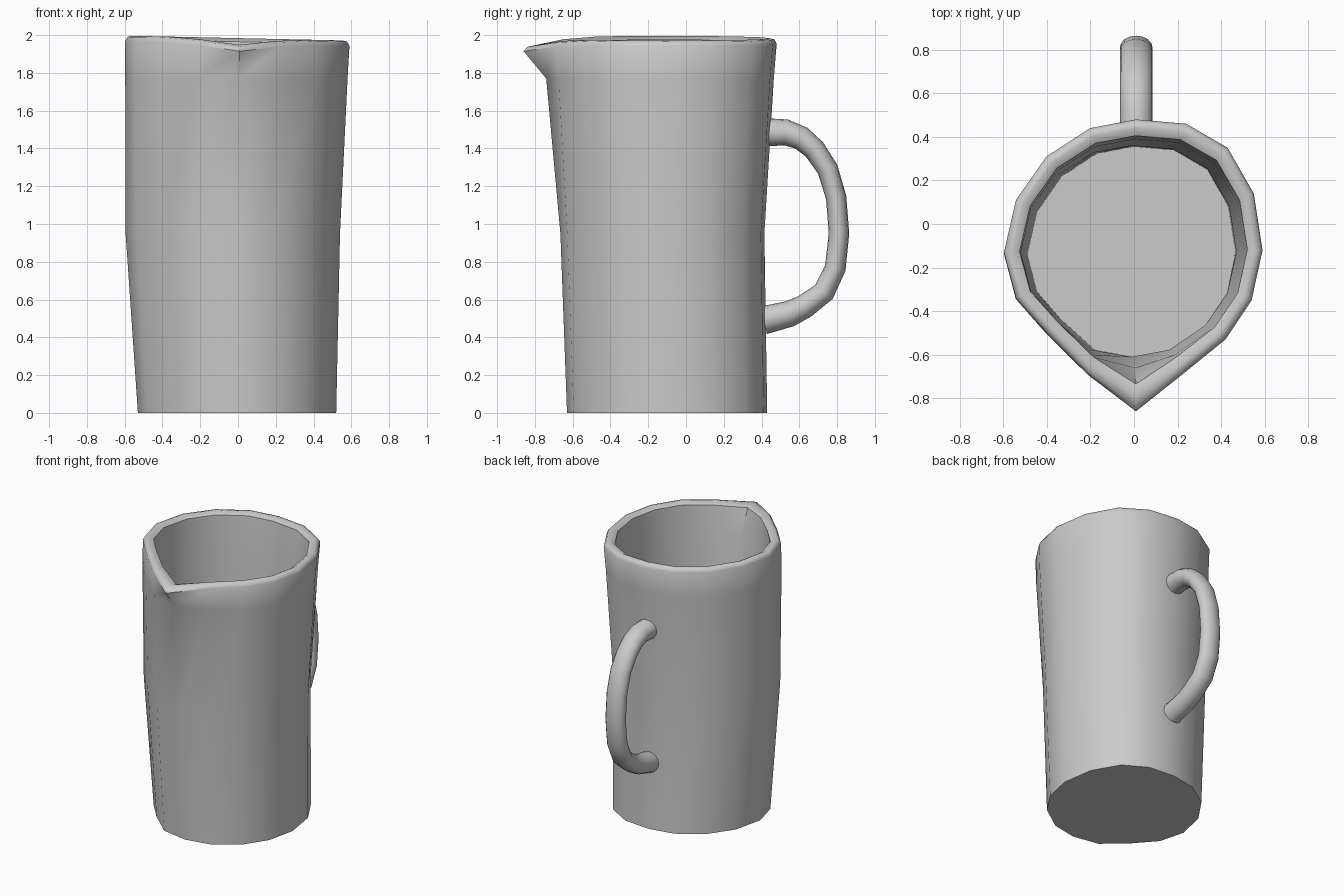
import bpy, bmesh
from math import sin, cos, pi
from mathutils import Vector

cube = bpy.data.objects.get("Cube")
if cube:
    bpy.data.objects.remove(cube)

glaze = bpy.data.materials.new("grey ceramic")
glaze.use_nodes = True
GREY = (0.6, 0.6, 0.6, 1)
glaze.diffuse_color = GREY
glaze.node_tree.nodes["Principled BSDF"].inputs["Base Color"].default_value = GREY


def skin(name, rings, angle, caps):
    """Join successive rings of points with quads and optionally cap both ends."""
    bm = bmesh.new()
    loops = [[bm.verts.new(p) for p in ring] for ring in rings]
    n = len(loops[0])
    for a, b in zip(loops, loops[1:]):
        for i in range(n):
            j = (i + 1) % n
            bm.faces.new((a[i], a[j], b[j], b[i]))
    if caps:
        bm.faces.new(loops[0])
        bm.faces.new(loops[-1])
    bmesh.ops.recalc_face_normals(bm, faces=bm.faces)
    mesh = bpy.data.meshes.new(name)
    bm.to_mesh(mesh)
    bm.free()
    mesh.materials.append(glaze)
    obj = bpy.data.objects.new(name, mesh)
    bpy.context.collection.objects.link(obj)
    bpy.ops.object.select_all(action="DESELECT")
    obj.select_set(True)
    bpy.context.view_layer.objects.active = obj
    bpy.ops.object.shade_smooth_by_angle(angle=angle)
    return obj


# Slightly irregular hand-made outline, counter-clockwise from the spout
OUTLINE = [(0.01, -0.71), (0.22, -0.67), (0.42, -0.53), (0.54, -0.35),
           (0.59, -0.12), (0.55, 0.14), (0.43, 0.35), (0.24, 0.46),
           (0.01, 0.48), (-0.20, 0.44), (-0.40, 0.31), (-0.54, 0.11),
           (-0.595, -0.13), (-0.54, -0.34), (-0.40, -0.50), (-0.21, -0.67)]


def jug_ring(z, left, right, front, back, spout=0.0, tilt=0.0, dip=0.0):
    """Fit the outline to the given extents, then pull out the spout."""
    ring = []
    for i, (x, y) in enumerate(OUTLINE):
        u, v = (x + 0.595) / 1.185, (y + 0.71) / 1.19
        p = Vector((left + u * (right - left), front + v * (back - front), z))
        p.z -= tilt * p.x
        if i == 0:
            p.y -= spout
            p.z -= dip
        elif i in (1, 15):
            p.y -= spout * 0.15
            p.z -= dip * 0.3
        ring.append(p)
    return ring


# Jug body: outer wall, rounded lip, inner wall and floor in one skin
body = [
    jug_ring(0, -0.53, 0.52, -0.63, 0.43),
    jug_ring(0.95, -0.595, 0.54, -0.665, 0.415),
    jug_ring(1.77, -0.597, 0.58, -0.71, 0.465, 0.03),
    jug_ring(1.955, -0.597, 0.59, -0.71, 0.48, 0.15, 0.022, 0.04),
    jug_ring(1.978, -0.585, 0.578, -0.695, 0.468, 0.145, 0.022, 0.04),
    jug_ring(1.984, -0.56, 0.55, -0.67, 0.44, 0.12, 0.022, 0.035),
    jug_ring(1.965, -0.525, 0.52, -0.63, 0.405, 0.105, 0.022, 0.03),
    jug_ring(1.77, -0.52, 0.51, -0.63, 0.39, 0.03),
    jug_ring(0.95, -0.515, 0.47, -0.61, 0.36),
    jug_ring(0.08, -0.49, 0.465, -0.61, 0.355),
]
skin("jug_body", body, 0.9, True)

# Handle: rounded tube swept along a path, flatter around the grip
PATH = [(0.42, 1.485), (0.53, 1.485), (0.61, 1.455), (0.68, 1.395),
        (0.75, 1.29), (0.795, 1.14), (0.81, 0.95), (0.79, 0.765),
        (0.73, 0.64), (0.63, 0.565), (0.55, 0.525), (0.41, 0.49)]
path = [Vector((0.01, y, z)) for y, z in PATH]
side = Vector((1, 0, 0))
tube = []
for k, p in enumerate(path):
    along = (path[min(k + 1, len(path) - 1)] - path[max(k - 1, 0)]).normalized()
    out = side.cross(along)
    depth = 0.075 - 0.021 * sin(pi * k / (len(path) - 1))
    tube.append([p + side * 0.075 * cos(t) + out * depth * sin(t)
                 for t in (2 * pi * i / 16 for i in range(16))])
skin("handle", tube, 0.9, True)
